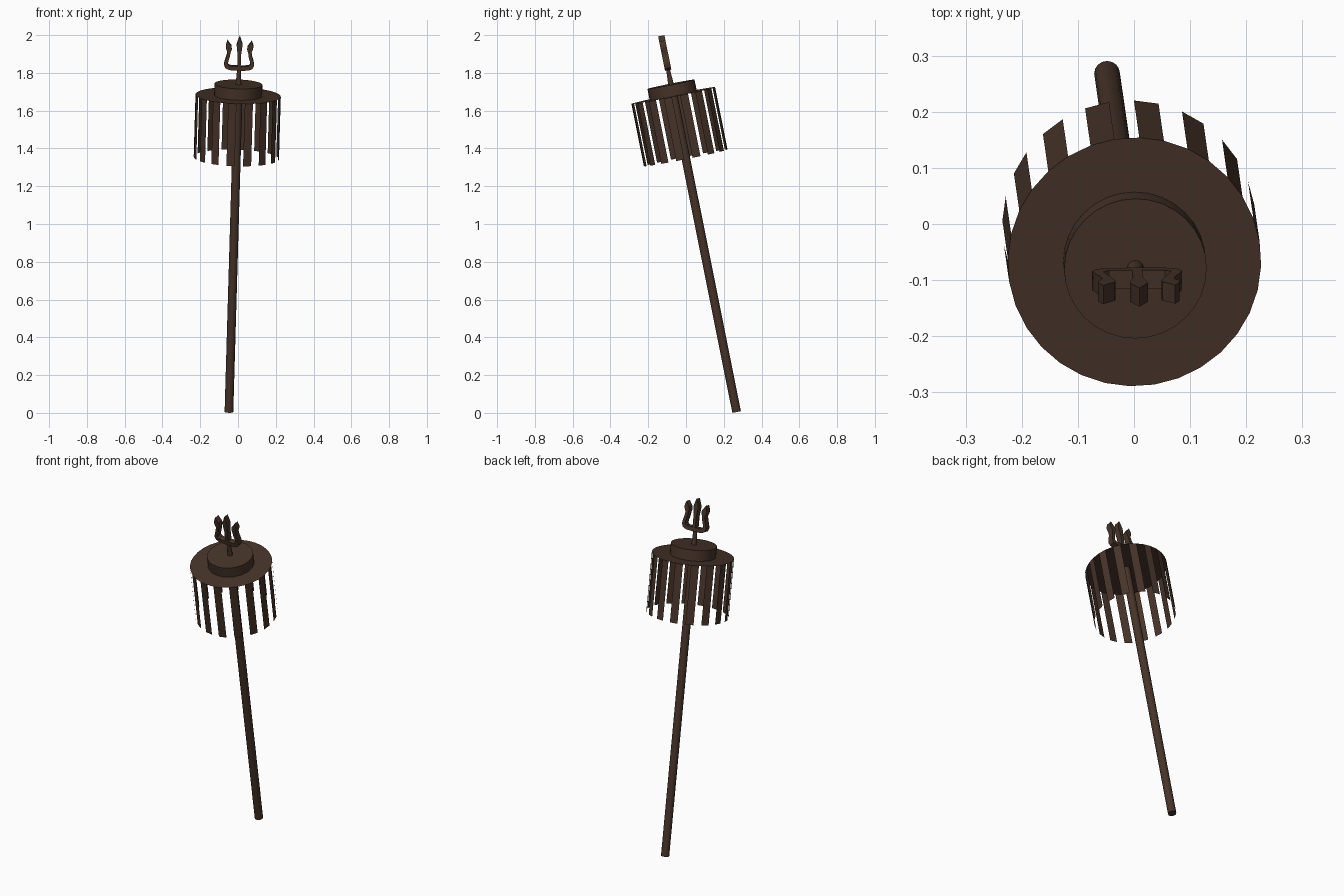
import bpy, bmesh, math
from mathutils import Vector, Matrix

if "Cube" in bpy.data.objects:
    bpy.data.objects.remove(bpy.data.objects["Cube"])

# Leaning frame: local Z runs up the pole, local X stays close to world X
base = Vector((-0.048, 0.268, 0.005))
up = (Vector((0.01, -0.131, 1.997)) - base).normalized()
ax = Vector((1, 0, 0))
ax = (ax - ax.dot(up) * up).normalized()
ay = up.cross(ax)
FRAME = Matrix.Translation(base) @ Matrix((ax, ay, up)).transposed().to_4x4()

mat = bpy.data.materials.new("dark_brown")
mat.diffuse_color = (0.062, 0.034, 0.022, 1)
mat.use_nodes = True
mat.node_tree.nodes["Principled BSDF"].inputs["Base Color"].default_value = mat.diffuse_color


def finish(bm, name, smooth=False):
    mesh = bpy.data.meshes.new(name)
    bm.to_mesh(mesh)
    bm.free()
    ob = bpy.data.objects.new(name, mesh)
    bpy.context.collection.objects.link(ob)
    ob.matrix_world = FRAME
    mesh.materials.append(mat)
    if smooth:
        bpy.ops.object.select_all(action='DESELECT')
        ob.select_set(True)
        bpy.context.view_layer.objects.active = ob
        bpy.ops.object.shade_smooth_by_angle(angle=math.radians(35))
    return ob


def cylinder(name, r0, r1, z0, z1, sides):
    bm = bmesh.new()
    bmesh.ops.create_cone(bm, cap_ends=True, segments=sides, radius1=r0, radius2=r1,
                          depth=z1 - z0, matrix=Matrix.Translation((0, 0, (z0 + z1) / 2)))
    return finish(bm, name, True)


DISC, CAP, HEM, R, N = 1.709, 1.77, 1.372, 0.226, 32

# Pole, raised cap and finial stem
cylinder("pole", 0.023, 0.023, 0.0, DISC, 16)
cylinder("top_cap", 0.127, 0.127, DISC, CAP, 32)
cylinder("finial_stem", 0.015, 0.009, CAP, 1.86, 12)

# Canopy disc with a strip hanging from every second edge
bm = bmesh.new()


def rim(i, z):
    a = math.radians(87.8) - 2 * math.pi * i / N
    return bm.verts.new((R * math.cos(a), R * math.sin(a), z))


top = [rim(i, DISC) for i in range(N)]
bm.faces.new(top[::-1])
for i in range(0, N, 2):
    bm.faces.new((top[i], top[i + 1], rim(i + 1, HEM), rim(i, HEM)))
finish(bm, "fringed_canopy")

# Trident: half profile (x, z) from bottom centre round to the middle tip
half = [(0, 1.846), (0.052, 1.848), (0.072, 1.858), (0.08, 1.876), (0.076, 1.897),
        (0.067, 1.925), (0.064, 1.945), (0.072, 1.965), (0.073, 1.98), (0.064, 2.006),
        (0.055, 1.992), (0.042, 1.976), (0.041, 1.96), (0.047, 1.94), (0.05, 1.92),
        (0.057, 1.897), (0.06, 1.88), (0.05, 1.871), (0.009, 1.869), (0.009, 1.93),
        (0.016, 1.985), (0, 2.032)]
outline = half + [(-x, z) for x, z in half[-2:0:-1]]
D = 0.017
bm = bmesh.new()
face = bm.faces.new([bm.verts.new((x, -D, z)) for x, z in outline])
ext = bmesh.ops.extrude_face_region(bm, geom=[face])
bmesh.ops.translate(bm, vec=(0, 2 * D, 0),
                    verts=[g for g in ext["geom"] if isinstance(g, bmesh.types.BMVert)])
bmesh.ops.recalc_face_normals(bm, faces=bm.faces)
finish(bm, "trident_finial", True)
